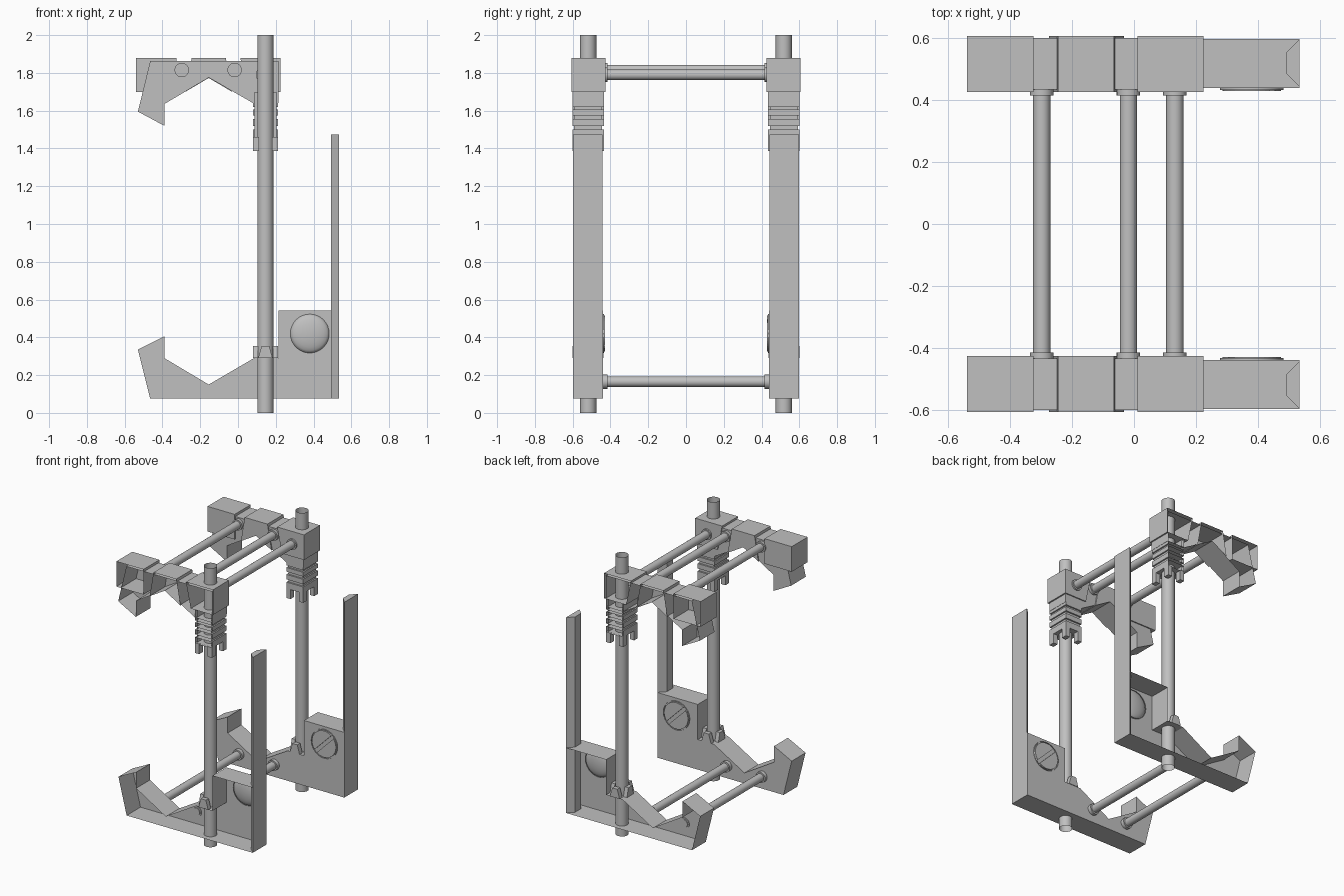
import bpy, bmesh, math
from mathutils import Vector

if "Cube" in bpy.data.objects:
    bpy.data.objects.remove(bpy.data.objects["Cube"])

grey = bpy.data.materials.new("plain grey")
grey.diffuse_color = (0.53, 0.53, 0.53, 1)
grey.use_nodes = True
grey.node_tree.nodes["Principled BSDF"].inputs["Base Color"].default_value = grey.diffuse_color


def finish(name, bm, smooth=False):
    bmesh.ops.recalc_face_normals(bm, faces=bm.faces)
    me = bpy.data.meshes.new(name)
    bm.to_mesh(me)
    bm.free()
    me.materials.append(grey)
    ob = bpy.data.objects.new(name, me)
    bpy.context.collection.objects.link(ob)
    if smooth:
        bpy.ops.object.select_all(action='DESELECT')
        ob.select_set(True)
        bpy.context.view_layer.objects.active = ob
        bpy.ops.object.shade_smooth_by_angle(angle=math.radians(40))
    return ob


def prism(name, profile, a, b, axis='Y', cap_b=True):
    """Extrude a profile from a to b along y (profile x,z) or z (profile x,y)."""
    bm = bmesh.new()
    place = (lambda p, t: (p[0], t, p[1])) if axis == 'Y' else (lambda p, t: (p[0], p[1], t))
    lo = [bm.verts.new(place(p, a)) for p in profile]
    hi = [bm.verts.new(place(p, b)) for p in profile]
    n = len(profile)
    for i in range(n):
        j = (i + 1) % n
        bm.faces.new((lo[i], lo[j], hi[j], hi[i]))
    bm.faces.new(lo)
    if cap_b:
        bm.faces.new(hi)
    return finish(name, bm)


def rect(x0, z0, x1, z1):
    return [(x0, z0), (x1, z0), (x1, z1), (x0, z1)]


def tube(name, start, end, r, caps=False):
    start, end = Vector(start), Vector(end)
    d = end - start
    bm = bmesh.new()
    bmesh.ops.create_cone(bm, cap_ends=caps, segments=24, radius1=r, radius2=r, depth=d.length)
    q = d.to_track_quat('Z', 'Y')
    for v in bm.verts:
        v.co = q @ v.co + (start + end) / 2
    return finish(name, bm, True)


PX = 0.145   # pole centre
LOWER = [(-0.465, 0.075), (0.535, 0.075), (0.535, 0.542), (0.215, 0.542), (0.215, 0.29),
         (0.085, 0.29), (-0.155, 0.15), (-0.39, 0.29), (-0.39, 0.405), (-0.53, 0.335)]
UPPER = [(-0.465, 1.862), (0.215, 1.862), (0.215, 1.64), (0.08, 1.64), (-0.155, 1.775),
         (-0.39, 1.635), (-0.39, 1.52), (-0.53, 1.595)]
CAPS = {
    "end_cap": rect(-0.54, 1.70, -0.325, 1.88),
    "middle_cap": [(-0.245, 1.88), (-0.065, 1.88), (-0.032, 1.70), (-0.155, 1.773), (-0.275, 1.702)],
    "pole_cap": [(0.012, 1.88), (0.225, 1.88), (0.225, 1.70), (0.05, 1.70)],
}

for s, side in ((-1, "front"), (1, "back")):
    # jaws: shells that are open on the outer side
    prism(f"{side}_lower_jaw", LOWER, s * 0.44, s * 0.597, cap_b=False)
    prism(f"{side}_upper_jaw", UPPER, s * 0.434, s * 0.6, cap_b=False)
    for name, prof in CAPS.items():
        prism(f"{side}_{name}", prof, s * 0.426, s * 0.607, cap_b=False)

    # upright pole
    tube(f"{side}_pole", (PX, s * 0.518, 0), (PX, s * 0.518, 2), 0.043)

    # tall bevelled post
    prism(f"{side}_post", [(0.535, s * 0.443), (0.535, s * 0.597), (0.492, s * 0.555),
                           (0.492, s * 0.485)], 0.075, 1.475, 'Z')

    # ribbed sleeve hanging below the pole cap
    prism(f"{side}_sleeve", rect(0.088, 1.46, 0.203, 1.70), s * 0.445, s * 0.592, cap_b=False)
    for i, (z0, z1) in enumerate(((1.455, 1.50), (1.52, 1.555), (1.575, 1.605), (1.62, 1.70))):
        prism(f"{side}_sleeve_rib_{i}", rect(0.079, z0, 0.213, z1), s * 0.434, s * 0.6, cap_b=False)

    # sleeve teeth at the corners
    for x0, x1 in ((0.079, 0.112), (0.18, 0.213)):
        for y0, y1 in ((0.434, 0.475), (0.559, 0.6)):
            prism(f"{side}_sleeve_tooth", rect(x0, 1.387, x1, 1.46), s * y0, s * y1)

    # crown teeth in the middle of each side
    for y0, y1 in ((0.436, 0.468), (0.568, 0.6)):
        prism(f"{side}_crown_tooth", [(0.107, 0.29), (0.183, 0.29), (0.165, 0.355), (0.125, 0.355)],
              s * y0, s * y1)
    for x0, x1 in ((0.079, 0.107), (0.185, 0.213)):
        bm = bmesh.new()
        ring = []
        for z, h in ((0.29, 0.038), (0.355, 0.022)):
            ring.append([bm.verts.new((x, s * (0.518 + t), z))
                         for x, t in ((x0, -h), (x1, -h), (x1, h), (x0, h))])
        for i in range(4):
            j = (i + 1) % 4
            bm.faces.new((ring[0][i], ring[0][j], ring[1][j], ring[1][i]))
        bm.faces.new(ring[0])
        bm.faces.new(ring[1])
        finish(f"{side}_crown_side_tooth", bm)

    # slotted screw head on the inner wall: rim plus two half discs
    cx, cz, r = 0.38, 0.42, 0.103
    gap = math.asin(0.13)
    for k in (0, 1):
        base = s * math.pi / 4 + k * math.pi + gap
        arc = [base + (math.pi - 2 * gap) * i / 16 for i in range(17)]
        prism(f"{side}_screw_half", [(cx + r * 0.92 * math.cos(a), cz + r * 0.92 * math.sin(a))
                                     for a in arc], s * 0.45, s * 0.43)
    tube(f"{side}_screw_rim", (cx, s * 0.45, cz), (cx, s * 0.433, cz), r)

    # shallow dome behind the screw
    bm = bmesh.new()
    bmesh.ops.create_uvsphere(bm, u_segments=32, v_segments=12, radius=1)
    bmesh.ops.delete(bm, geom=[v for v in bm.verts if v.co.z < -0.01], context='VERTS')
    for v in bm.verts:
        x, y, z = v.co
        v.co = (cx + r * x, s * (0.441 + 0.03 * z), cz + r * y)
    finish(f"{side}_screw_dome", bm, True)

# cross rods with a collar at each end
for x, z in ((-0.298, 1.815), (-0.018, 1.815), (0.132, 1.79), (-0.298, 0.165), (-0.018, 0.165)):
    tube("cross_rod", (x, -0.45, z), (x, 0.45, z), 0.028, True)
    for s in (-1, 1):
        tube("rod_collar", (x, s * 0.415, z), (x, s * 0.445, z), 0.038, True)
